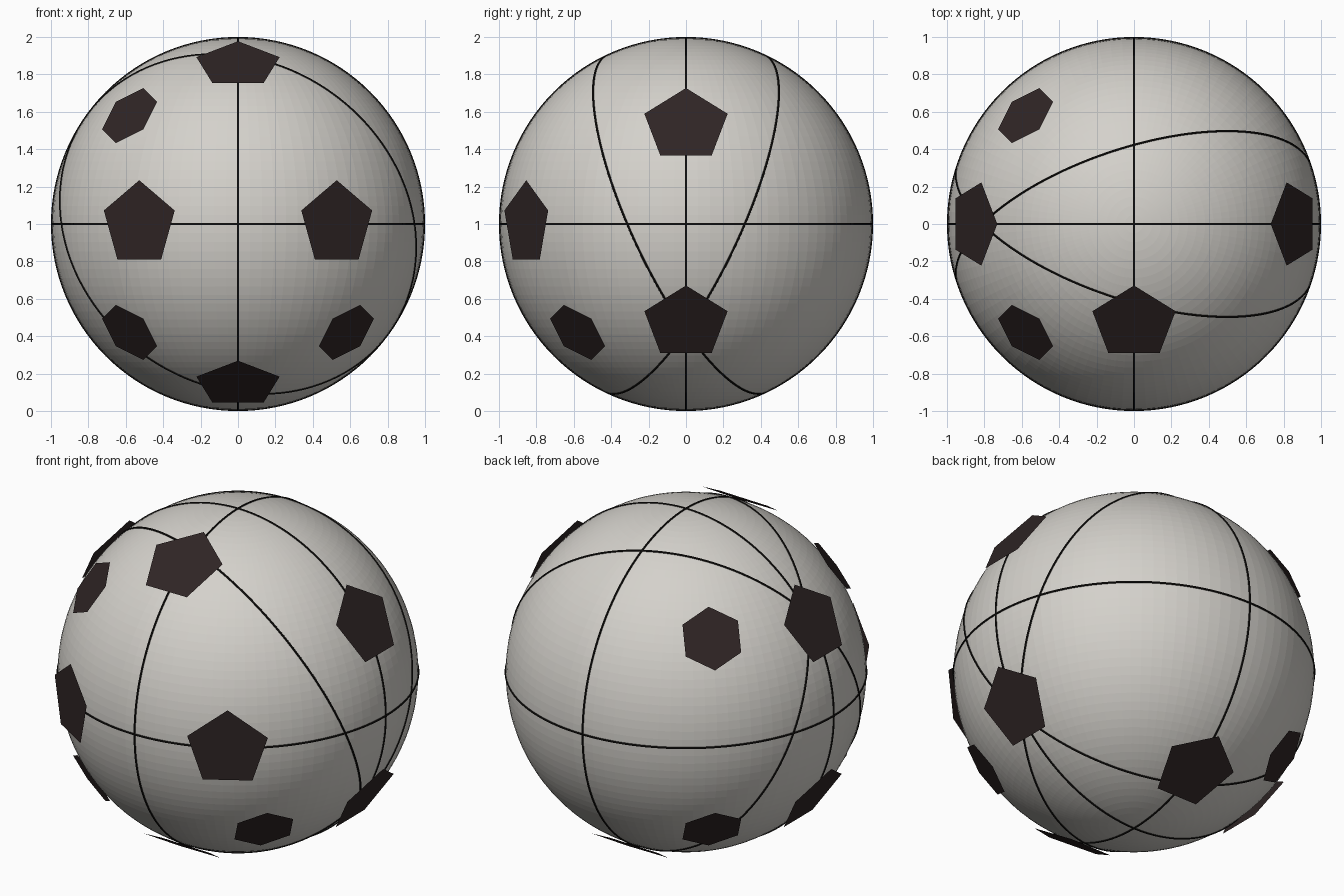
import bpy, bmesh, math
from mathutils import Vector, Matrix

cube = bpy.data.objects.get("Cube")
if cube:
    bpy.data.objects.remove(cube, do_unlink=True)

CENTER = Vector((0, 0, 1))
BALL_R = 0.994
SEAM_R = 0.006
PATCH_DIST = 1.004


def material(name, rgb):
    m = bpy.data.materials.new(name)
    m.use_nodes = True
    m.diffuse_color = (*rgb, 1)
    m.node_tree.nodes["Principled BSDF"].inputs["Base Color"].default_value = (*rgb, 1)
    return m


off_white = material("off_white", (0.66, 0.64, 0.60))
dark_brown = material("dark_brown", (0.028, 0.018, 0.018))
seam_black = material("seam_black", (0.008, 0.007, 0.006))


def finish(name, mat):
    ob = bpy.context.object
    ob.name = ob.data.name = name
    ob.data.materials.append(mat)
    return ob


# Ball
bpy.ops.mesh.primitive_uv_sphere_add(segments=96, ring_count=64, radius=BALL_R, location=CENTER)
finish("ball", off_white)


# Seams: great circles, each given by its tilt about x and y
def seam(name, tilt_x, tilt_y):
    bpy.ops.mesh.primitive_torus_add(
        major_segments=128, minor_segments=8, major_radius=BALL_R, minor_radius=SEAM_R,
        location=CENTER, rotation=(math.radians(tilt_x), math.radians(tilt_y), 0))
    finish(name, seam_black)
    bpy.ops.object.shade_smooth_by_angle()


seam("equator_seam", 0, 0)
seam("side_seam", 90, 0)
seam("middle_seam", 0, 90)
seam("slanted_seam_front", 60, 35.3)
seam("slanted_seam_back", -60, 35.3)


# Flat patches touching the ball, one corner pointing up
def patch(name, direction, sides, radius):
    n = Vector(direction).normalized()
    up = (Vector((0, 0, 1)) - n * n.z).normalized()
    right = up.cross(n)
    bm = bmesh.new()
    corners = []
    for i in range(sides):
        a = math.tau * i / sides
        corners.append(bm.verts.new(n * PATCH_DIST + (up * math.cos(a) - right * math.sin(a)) * radius))
    face = bm.faces.new(corners)
    face.normal_update()
    if face.normal.dot(n) < 0:
        face.normal_flip()
    mesh = bpy.data.meshes.new(name)
    bm.to_mesh(mesh)
    bm.free()
    mesh.materials.append(dark_brown)
    ob = bpy.data.objects.new(name, mesh)
    ob.location = CENTER
    bpy.context.collection.objects.link(ob)


# Pentagons on icosahedron corners, leaving the upper back bare
PHI = (1 + math.sqrt(5)) / 2
for s in (-1, 1):
    side = "left" if s > 0 else "right"
    patch("pentagon_front_" + side, (s, -PHI, 0), 5, 0.234)
    patch("pentagon_upper_" + side, (s * PHI, 0, 1), 5, 0.234)
    patch("pentagon_lower_" + side, (s * PHI, 0, -1), 5, 0.234)
patch("pentagon_top", (0, -1, PHI), 5, 0.234)
patch("pentagon_bottom_front", (0, -1, -PHI), 5, 0.234)
patch("pentagon_bottom_back", (0, 1, -PHI), 5, 0.234)

# Hexagons on cube corners
for y, depth in ((-1, "front"), (1, "back")):
    for z, level in ((-1, "lower"), (1, "upper")):
        patch(f"hexagon_{level}_{depth}_right", (-1, y, z), 6, 0.179)
patch("hexagon_lower_front_left", (1, -1, -1), 6, 0.179)
